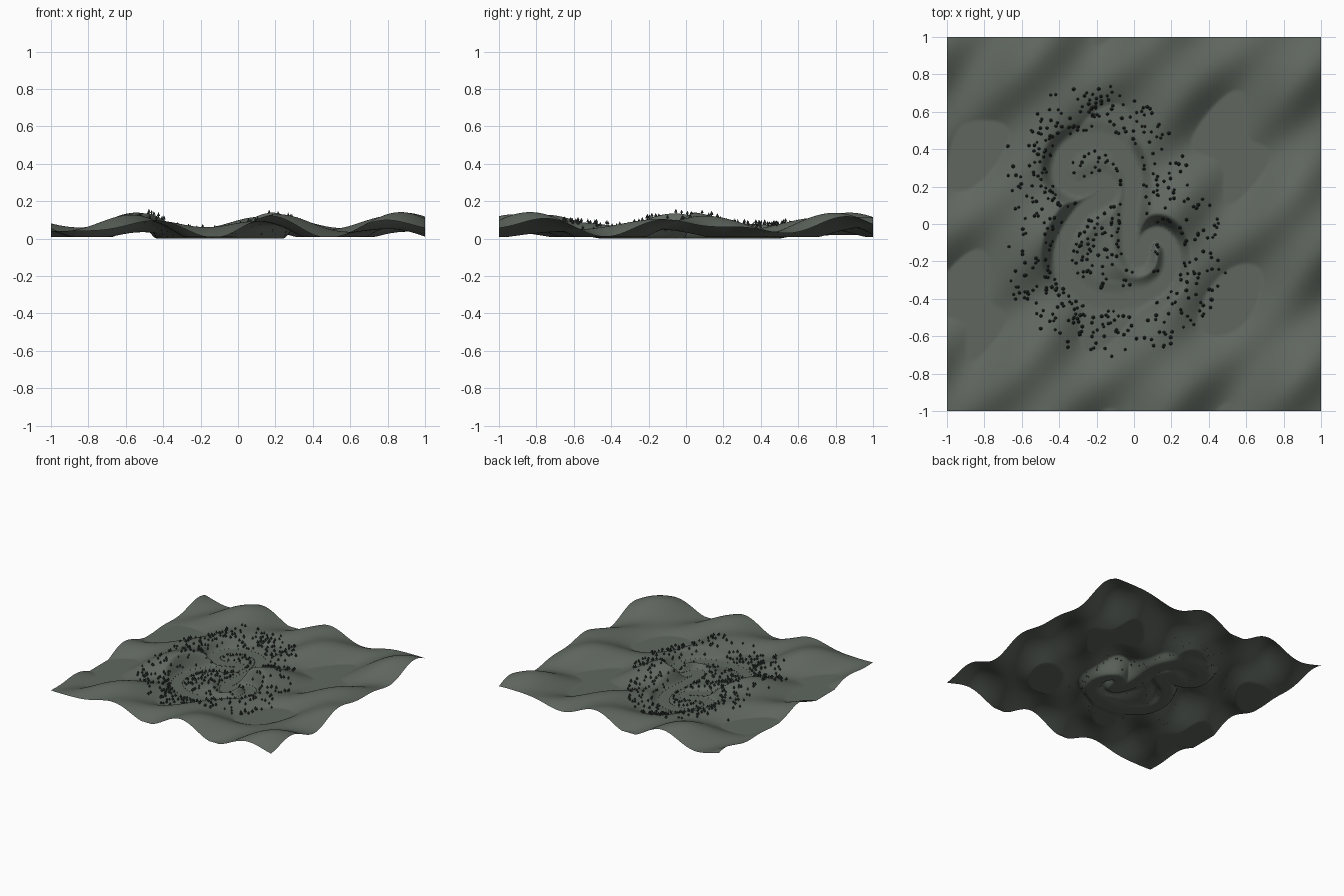
import bpy, bmesh, math, random
from mathutils import Vector, Matrix
from mathutils.kdtree import KDTree

random.seed(7)
if "Cube" in bpy.data.objects:
    bpy.data.objects.remove(bpy.data.objects["Cube"])


def material(name, rgb):
    m = bpy.data.materials.new(name)
    m.use_nodes = True
    m.diffuse_color = (*rgb, 1)
    m.node_tree.nodes["Principled BSDF"].inputs["Base Color"].default_value = (*rgb, 1)
    return m


ground_green = material("ground grey green", (0.115, 0.135, 0.114))
leaf_green = material("dark leaf green", (0.033, 0.044, 0.038))
bark = material("dark bark", (0.034, 0.029, 0.026))
post_grey = material("post grey", (0.055, 0.06, 0.055))


def finish(bm, name, mats):
    mesh = bpy.data.meshes.new(name)
    bm.to_mesh(mesh)
    bm.free()
    obj = bpy.data.objects.new(name, mesh)
    bpy.context.collection.objects.link(obj)
    for m in mats:
        mesh.materials.append(m)
    return obj


# Winding closed track through the hills
CONTROL = [(-0.01, 0.25), (-0.02, 0.05), (-0.02, -0.12), (0.03, -0.19), (0.07, -0.08),
           (0.14, -0.055), (0.2, -0.14), (0.175, -0.29), (0.03, -0.39), (-0.2, -0.4),
           (-0.36, -0.28), (-0.38, -0.11), (-0.28, 0.06), (-0.14, 0.16), (-0.16, 0.23),
           (-0.3, 0.19), (-0.39, 0.26), (-0.36, 0.39), (-0.22, 0.45), (-0.08, 0.4)]


def smooth_loop(points, steps):
    pts, n, out = [Vector((x, y, 0)) for x, y in points], len(points), []
    for i in range(n):
        a, b, c, d = (pts[(i + k) % n] for k in (-1, 0, 1, 2))
        for s in range(steps):
            t = s / steps
            out.append(0.5 * (2 * b + (c - a) * t + (2 * a - 5 * b + 4 * c - d) * t * t
                              + (3 * b - a - 3 * c + d) * t ** 3))
    return out


track = smooth_loop(CONTROL, 16)
track_search = KDTree(len(track))
for i, p in enumerate(track):
    track_search.insert(p, i)
track_search.balance()


def track_distance(x, y):
    return track_search.find((x, y, 0))[2]


# Rolling hills with a flat valley floor and a carved track bed
def height(x, y):
    hills = 0.048 + 0.04 * math.sin(9 * x) + 0.033 * math.cos(7.5 * y) + 0.021 * math.sin(12 * (x - y))
    t = min(1, max(0, (track_distance(x, y) - 0.036) / 0.075))
    return max(0.01, hills) * t * t * (3 - 2 * t)


bm = bmesh.new()
bmesh.ops.create_grid(bm, x_segments=200, y_segments=200, size=1)
for v in bm.verts:
    v.co.z = height(v.co.x, v.co.y)
for f in bm.faces:
    f.smooth = True
finish(bm, "terrain", [ground_green])


def cone(bm, x, y, z, r1, r2, h, sides, slot=0):
    new = bmesh.ops.create_cone(bm, cap_ends=True, segments=sides, radius1=r1, radius2=r2,
                                depth=h, matrix=Matrix.Translation((x, y, z + h / 2)))
    for f in {f for v in new["verts"] for f in v.link_faces}:
        f.material_index = slot


# Conifers scattered within reach of the track, denser close to it
bm = bmesh.new()
count = 0
while count < 520:
    x, y = random.uniform(-0.72, 0.5), random.uniform(-0.73, 0.75)
    gap = track_distance(x, y)
    if not 0.055 < gap < 0.3 or random.random() < 2.4 * gap:
        continue
    s = random.uniform(0.75, 1.1)
    z = height(x, y)
    cone(bm, x, y, z, 0.003 * s, 0.003 * s, 0.008 * s, 5, 1)
    cone(bm, x, y, z + 0.007 * s, 0.0095 * s, 0, 0.02 * s, 6)
    count += 1
finish(bm, "trees", [leaf_green, bark])

# Marker posts along both edges of the track
bm = bmesh.new()
for i in range(0, len(track), 3):
    p = track[i]
    along = (track[(i + 1) % len(track)] - p).normalized()
    side = Vector((-along.y, along.x, 0)) * 0.042
    for q in (p + side, p - side):
        if track_distance(q.x, q.y) > 0.035:
            cone(bm, q.x, q.y, height(q.x, q.y) + 0.0005, 0.0018, 0.0018, 0.006, 4)
finish(bm, "track_posts", [post_grey])
